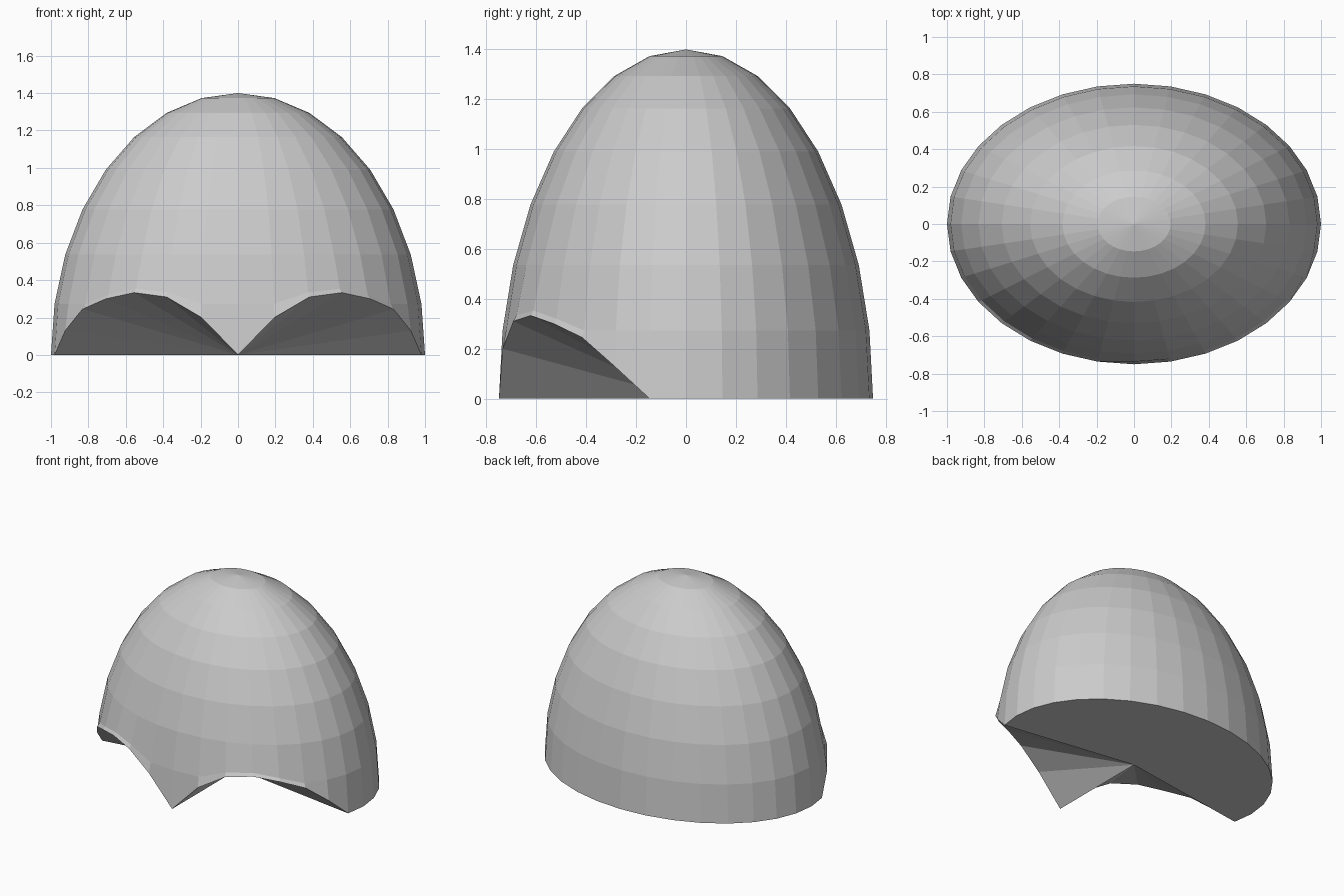
import bpy, bmesh
from math import sin, cos, pi

if "Cube" in bpy.data.objects:
    bpy.data.objects.remove(bpy.data.objects["Cube"])

SEGS, RINGS = 32, 8
RX, RY, RZ = 1.0, 0.75, 1.4

# Heights of the two scalloped openings, by steps away from the front centre
RIM = {1: 0.20, 2: 0.31, 3: 0.333, 4: 0.30, 5: 0.245, 6: 0.13}
LIP = {2: 0.335, 3: 0.353, 4: 0.32}

bm = bmesh.new()

# Dome rings, from the scalloped rim up to the crown
rings = []
for r in range(RINGS):
    lat = r * pi / 2 / RINGS
    ring = []
    for s in range(SEGS):
        a = 2 * pi * s / SEGS
        step = min(s, SEGS - s)
        z = RZ * sin(lat)
        if r == 0:
            z = RIM.get(step, z)
        elif r == 1:
            z = LIP.get(step, z)
        ring.append(bm.verts.new((RX * cos(lat) * sin(a), -RY * cos(lat) * cos(a), z)))
    rings.append(ring)
crown = bm.verts.new((0, 0, RZ))
base = bm.verts.new((0, 0, 0))

# Shell walls, crown fan and underside fan
for s in range(SEGS):
    t = (s + 1) % SEGS
    for low, high in zip(rings, rings[1:]):
        bm.faces.new((low[s], low[t], high[t], high[s]))
    bm.faces.new((rings[-1][s], rings[-1][t], crown))
    bm.faces.new((rings[0][t], rings[0][s], base))

bmesh.ops.recalc_face_normals(bm, faces=bm.faces)
mesh = bpy.data.meshes.new("hair_cap")
bm.to_mesh(mesh)
bm.free()
bpy.context.collection.objects.link(bpy.data.objects.new("hair_cap", mesh))
